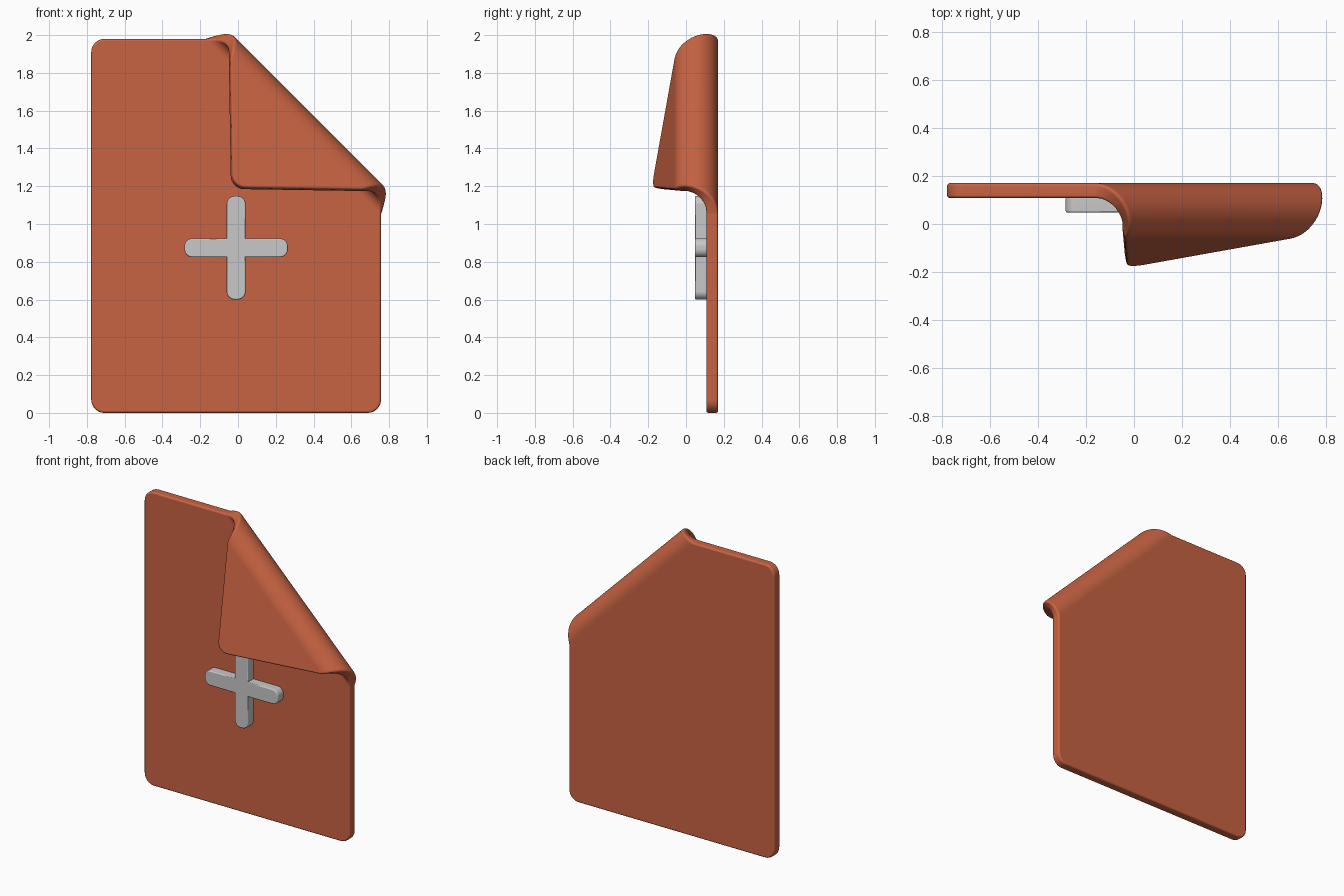
import bpy, bmesh, math
from mathutils import Vector

if "Cube" in bpy.data.objects:
    bpy.data.objects.remove(bpy.data.objects["Cube"])

FRONT, BACK = 0.108, 0.17      # front and back planes of the flat sheet


def material(name, rgb):
    m = bpy.data.materials.new(name)
    m.diffuse_color = (*rgb, 1)
    m.use_nodes = True
    m.node_tree.nodes["Principled BSDF"].inputs["Base Color"].default_value = m.diffuse_color
    return m


def arc(cx, cz, r, start, steps=8):
    """Quarter-circle corner, counter-clockwise."""
    return [(cx + r * math.cos(math.radians(start + 90 * i / steps)),
             cz + r * math.sin(math.radians(start + 90 * i / steps)))
            for i in range(steps + 1)]


def slab(outline, y0, y1, bevel):
    """Extrude an x-z outline from y0 to y1 and soften both rims."""
    bm = bmesh.new()
    face = bm.faces.new([bm.verts.new((x, y0, z)) for x, z in outline])
    ext = bmesh.ops.extrude_face_region(bm, geom=[face], use_keep_orig=True)
    for v in ext["geom"]:
        if isinstance(v, bmesh.types.BMVert):
            v.co.y = y1
    bmesh.ops.recalc_face_normals(bm, faces=bm.faces[:])
    rims = [e for e in bm.edges if abs(e.verts[0].co.y - e.verts[1].co.y) < 1e-5]
    bmesh.ops.bevel(bm, geom=rims, offset=bevel, offset_type='OFFSET',
                    segments=3, profile=0.5, affect='EDGES', clamp_overlap=False)
    return bm


def finish(bm, name, mat):
    bmesh.ops.recalc_face_normals(bm, faces=bm.faces[:])
    me = bpy.data.meshes.new(name)
    bm.to_mesh(me)
    bm.free()
    me.materials.append(mat)
    ob = bpy.data.objects.new(name, me)
    bpy.context.collection.objects.link(ob)
    bpy.ops.object.select_all(action='DESELECT')
    ob.select_set(True)
    bpy.context.view_layer.objects.active = ob
    bpy.ops.object.shade_smooth_by_angle(angle=math.radians(40))
    wn = ob.modifiers.new("even_shading", 'WEIGHTED_NORMAL')
    wn.keep_sharp = True
    return ob


terracotta = material("terracotta", (0.58, 0.125, 0.055))
light_grey = material("light_grey", (0.58, 0.58, 0.58))

# Page: rounded rectangle
x0, x1, z0, z1, r = -0.777, 0.757, 0.0, 1.98, 0.07
page = slab(arc(x1 - r, z0 + r, r, -90) + arc(x1 - r, z1 - r, r, 0) +
            arc(x0 + r, z1 - r, r, 90) + arc(x0 + r, z0 + r, r, 180),
            FRONT, BACK, 0.012)

# Curl the top right corner forward around a diagonal cylinder
fold_start, inner_r, fold_angle = 1.278, 0.055, math.radians(165.6)
diag = Vector((1, 0, 1)).normalized()
cuts = 24
for i in range(cuts + 1):
    d = fold_start + inner_r * fold_angle * i / cuts
    bmesh.ops.bisect_plane(page, geom=page.verts[:] + page.edges[:] + page.faces[:],
                           dist=1e-6, plane_co=diag * d, plane_no=diag)
for v in page.verts:
    d = v.co.dot(diag)
    if d > fold_start:
        phi = min((d - fold_start) / inner_r, fold_angle)
        rest = d - fold_start - inner_r * phi
        rad = inner_r + v.co.y - FRONT
        new_d = fold_start + rad * math.sin(phi) + rest * math.cos(phi)
        new_y = FRONT - inner_r + rad * math.cos(phi) - rest * math.sin(phi)
        v.co += diag * (new_d - d)
        v.co.y = new_y
finish(page, "folded_page", terracotta)

# Plus sign: one arm outline repeated four times
w, length, pr = 0.05, 0.274, 0.043
arm = [(w, -w)] + arc(length - pr, -w + pr, pr, -90) + arc(length - pr, w - pr, pr, 0)
plus = []
for k in range(4):
    c, s = round(math.cos(k * math.pi / 2)), round(math.sin(k * math.pi / 2))
    plus += [(-0.01 + x * c - z * s, 0.874 + x * s + z * c) for x, z in arm]
finish(slab(plus, 0.048, FRONT + 0.004, 0.007), "plus_sign", light_grey)
